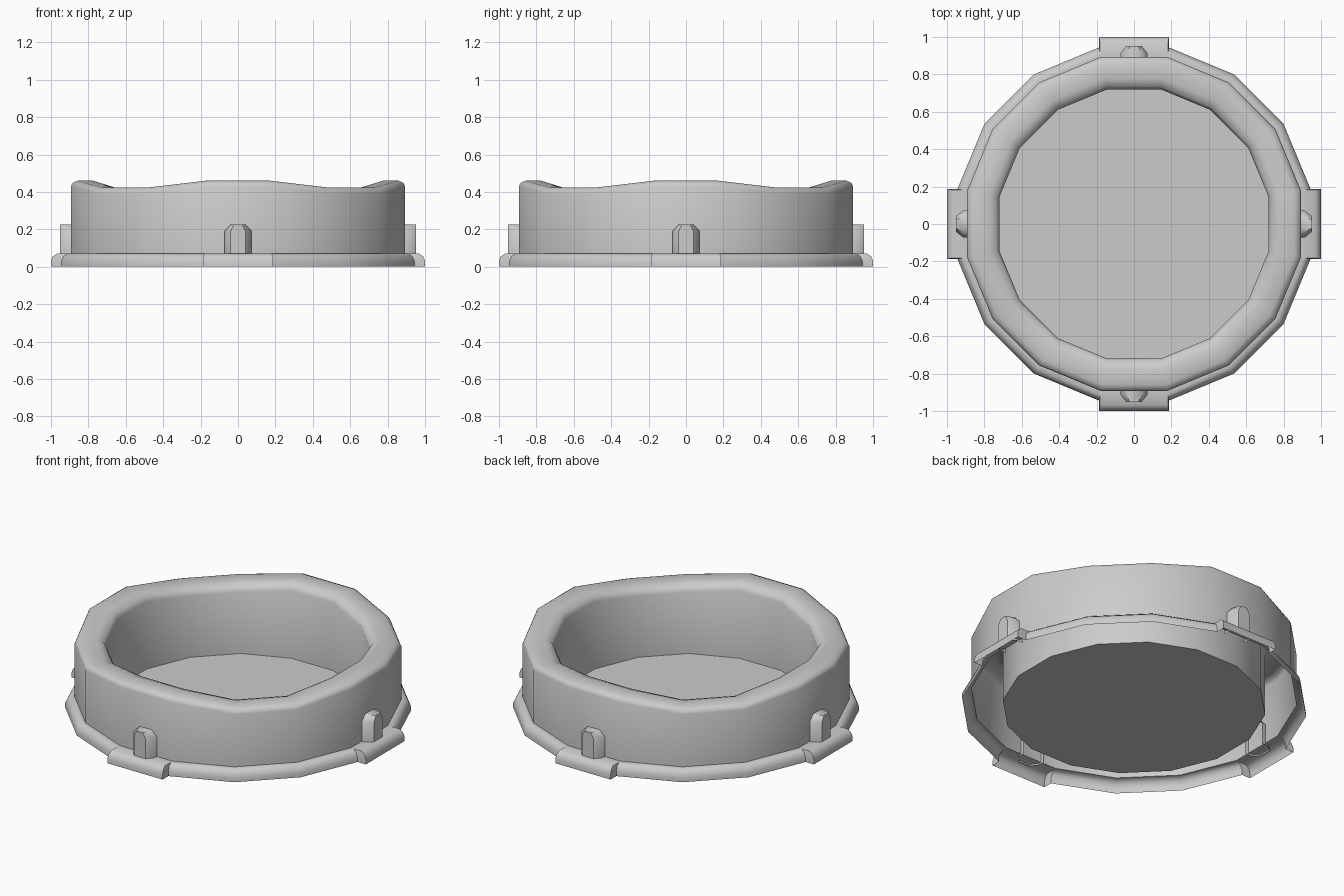
import bpy, bmesh
from math import sin, cos, radians, pi

if "Cube" in bpy.data.objects:
    bpy.data.objects.remove(bpy.data.objects["Cube"])

SIDES = 16


def loft(name, loops, cap_last=False, closed=True):
    """Bridge successive vertex loops of equal length into one smooth object."""
    bm = bmesh.new()
    rings = [[bm.verts.new(p) for p in loop] for loop in loops]
    n = len(rings[0])
    for a, b in zip(rings, rings[1:]):
        for i in range(n if closed else n - 1):
            j = (i + 1) % n
            bm.faces.new((a[i], a[j], b[j], b[i]))
    if cap_last:
        bm.faces.new(rings[-1])
    bmesh.ops.remove_doubles(bm, verts=bm.verts, dist=0.0005)
    mesh = bpy.data.meshes.new(name)
    bm.to_mesh(mesh)
    bm.free()
    ob = bpy.data.objects.new(name, mesh)
    bpy.context.collection.objects.link(ob)
    bpy.ops.object.select_all(action='DESELECT')
    ob.select_set(True)
    bpy.context.view_layer.objects.active = ob
    bpy.ops.object.shade_smooth_by_angle(angle=radians(50))
    return ob


def polygon(r, z, dip=0.0):
    """16-sided loop; corners nearest the diagonals are lowered by dip."""
    pts = []
    for i in range(SIDES):
        a = radians(11.25 + 22.5 * i)
        pts.append((r * cos(a), r * sin(a), z - (dip if i % 4 in (1, 2) else 0)))
    return pts


# Bowl: outer wall, wavy rounded rim, inner wall and flat floor
loft("bowl", [
    polygon(0.91, 0.07),
    polygon(0.91, 0.43, 0.037),
    polygon(0.902, 0.448, 0.037),
    polygon(0.875, 0.46, 0.037),
    polygon(0.79, 0.46, 0.037),
    polygon(0.75, 0.445, 0.037),
    polygon(0.734, 0.415, 0.037),
    polygon(0.734, 0.0),
], cap_last=True)


def fourfold(quarter, z):
    pts = []
    for k in range(4):
        c, s = (1, 0, -1, 0)[k], (0, 1, 0, -1)[k]
        pts += [(x * c - y * s, x * s + y * c, z) for x, y in quarter]
    return pts


# Base flange: thin skirt with four squared tabs
def skirt(tab, r, w, z):
    p = [(r * cos(radians(a)), r * sin(radians(a))) for a in (11.25, 33.75, 56.25)]
    x0 = p[0][0]
    return fourfold([(x0, -w), (tab, -w), (tab, w), (x0, w), p[1], p[2]], z)


wall_x, wall_w = 0.91 * cos(pi / 16), 0.91 * sin(pi / 16)
loft("base_flange", [
    skirt(1.0, 0.962, 0.188, 0.0),
    skirt(1.0, 0.962, 0.188, 0.03),
    skirt(0.99, 0.95, 0.185, 0.055),
    skirt(0.968, 0.93, 0.181, 0.07),
    skirt(wall_x, 0.91, wall_w, 0.07),
])

# Pegs standing on the tabs against the wall
PLAN = [(-0.073, 0.87), (-0.073, 0.912), (-0.04, 0.953),
        (0.04, 0.953), (0.073, 0.912), (0.073, 0.87)]
for k, side in enumerate(("front", "right", "back", "left")):
    levels = ((0.06, 1.0), (0.19, 1.0), (0.225, 0.55))
    peg = loft(side + "_peg", [[(-x * s, -y, z) for x, y in PLAN] for z, s in levels],
               cap_last=True, closed=False)
    peg.rotation_euler.z = k * pi / 2
